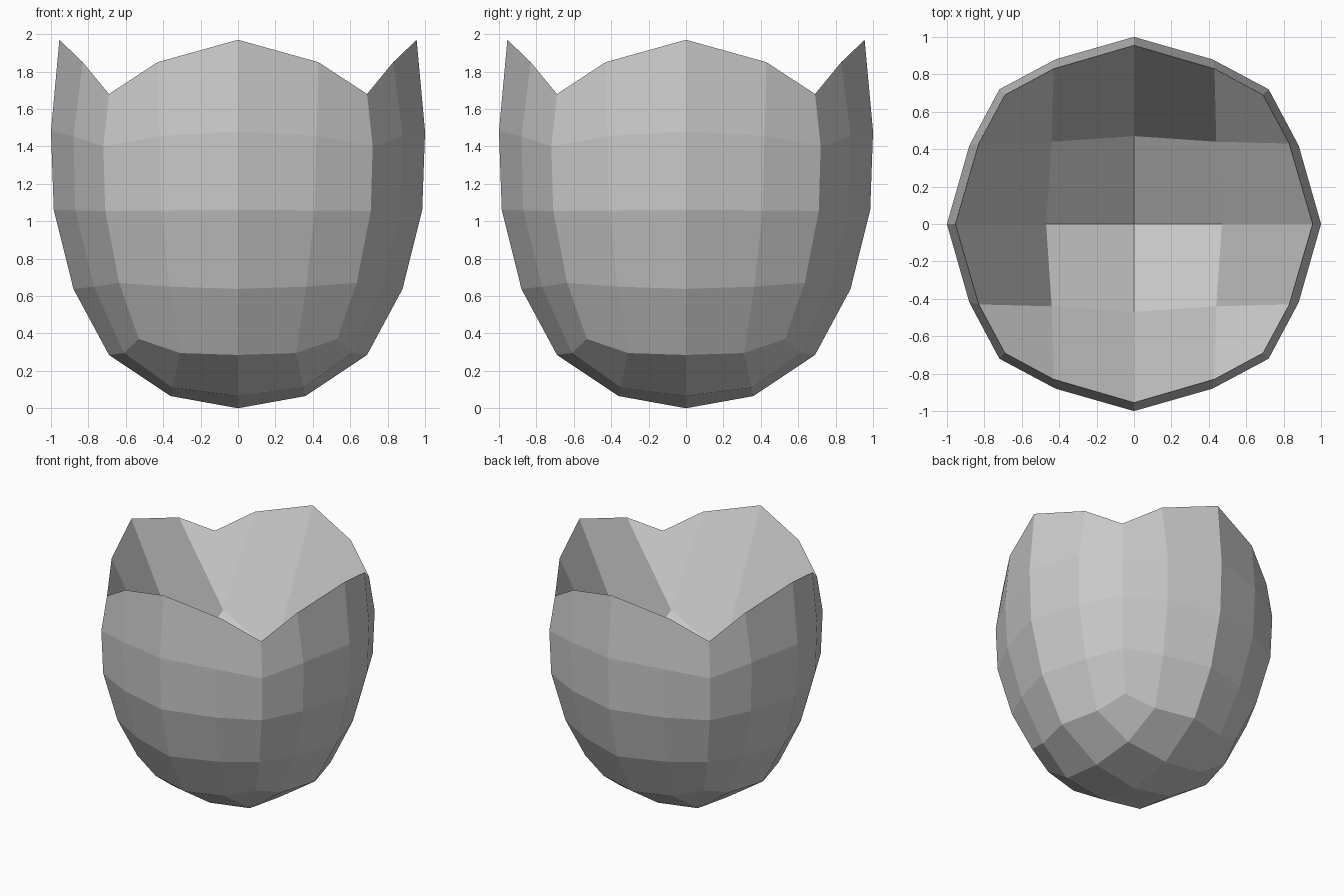
import bpy, bmesh

if "Cube" in bpy.data.objects:
    bpy.data.objects.remove(bpy.data.objects["Cube"])

# Rows from rim to base. Each row: edge middle (radius, z),
# quarter point (along, out, z), corner (x=y, z); fourfold symmetric.
ROWS = [
    ((0.955, 1.97), (0.43, 0.83, 1.85), (0.69, 1.68)),
    ((1.00, 1.48), (0.42, 0.88, 1.455), (0.72, 1.40)),
    ((0.985, 1.06), (0.41, 0.87, 1.058), (0.71, 1.055)),
    ((0.88, 0.638), (0.365, 0.77, 0.65), (0.635, 0.67)),
    ((0.69, 0.285), (0.31, 0.61, 0.295), (0.53, 0.37)),
]
# Inner 3x3 points of each cap: centre z, middle (radius, z), corner (x=y, z)
HOLLOW = (0.68, (0.47, 0.95), (0.44, 1.20))
BASE = (0.0, (0.36, 0.065), (0.35, 0.11))


def turn(p, k):
    x, y, z = p
    for _ in range(k):
        x, y = -y, x
    return x, y, z


bm = bmesh.new()


def ring(row):
    """Sixteen points of one row, counter-clockwise from the front middle."""
    (m, mz), (a, o, qz), (c, cz) = row
    side = [(0, -m, mz), (a, -o, qz), (c, -c, cz), (o, -a, qz)]
    return [bm.verts.new(turn(p, k)) for k in range(4) for p in side]


def cap(border, spec, up):
    """4x4 patch of quads filling a ring of sixteen points."""
    zc, (m, mz), (c, cz) = spec
    grid = {(0, 0): bm.verts.new((0, 0, zc))}
    for k in range(4):
        for i, j, p in ((0, -1, (0, -m, mz)), (1, -1, (c, -c, cz))):
            gi, gj, _ = turn((i, j, 0), k)
            grid[gi, gj] = bm.verts.new(turn(p, k))
        for n, (i, j) in enumerate(((0, -2), (1, -2), (2, -2), (2, -1))):
            gi, gj, _ = turn((i, j, 0), k)
            grid[gi, gj] = border[4 * k + n]
    for i in range(-2, 2):
        for j in range(-2, 2):
            quad = [grid[i, j], grid[i + 1, j], grid[i + 1, j + 1], grid[i, j + 1]]
            bm.faces.new(quad if up else quad[::-1])


# Outer wall
rings = [ring(r) for r in ROWS]
for top, low in zip(rings, rings[1:]):
    for n in range(16):
        k = (n + 1) % 16
        bm.faces.new((low[n], low[k], top[k], top[n]))

# Sunken hollow and rounded base
cap(rings[0], HOLLOW, True)
cap(rings[-1], BASE, False)

mesh = bpy.data.meshes.new("cup")
bm.to_mesh(mesh)
bm.free()
cup = bpy.data.objects.new("cup", mesh)
bpy.context.collection.objects.link(cup)
